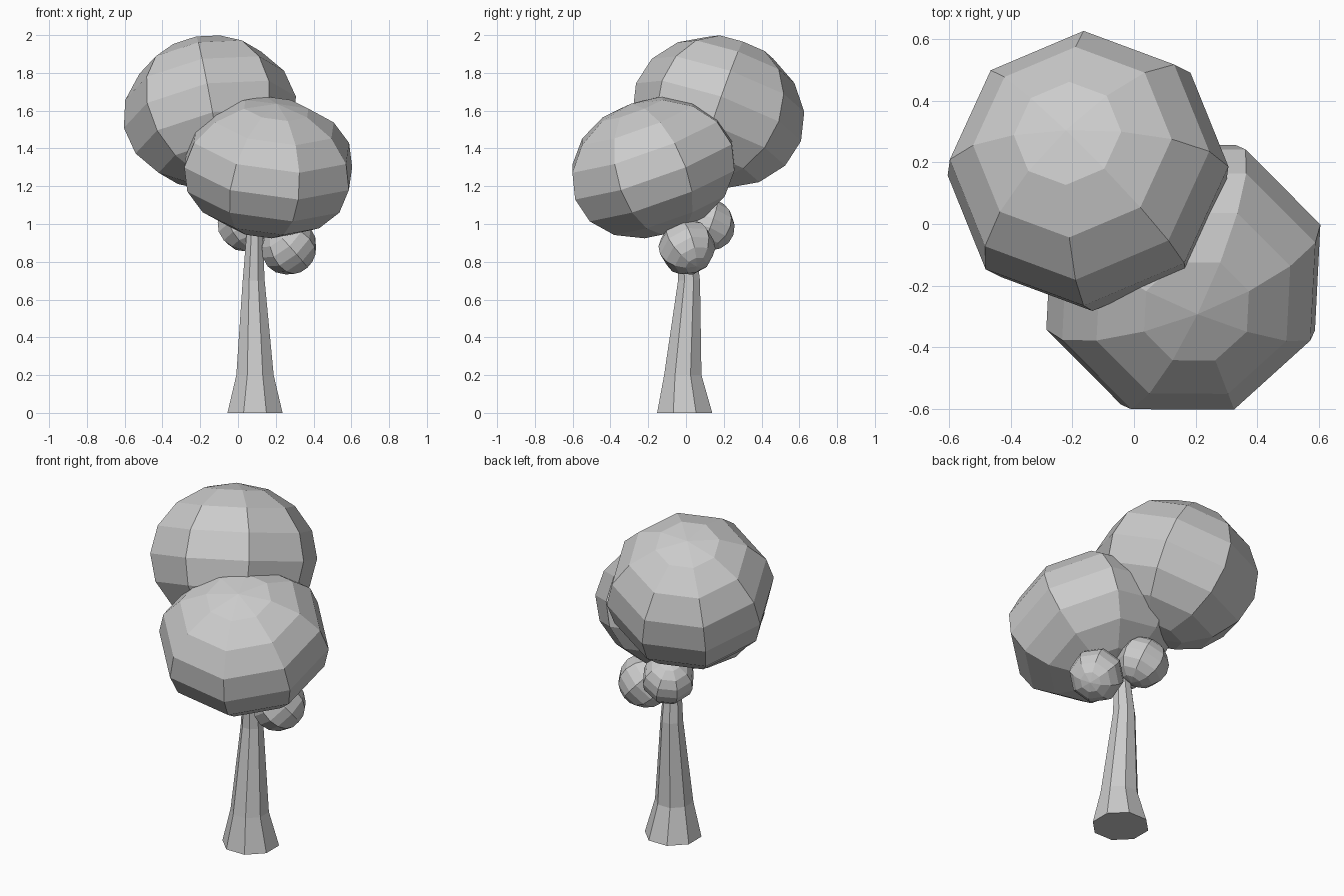
import bpy, bmesh, math
from mathutils import Vector, Matrix

if "Cube" in bpy.data.objects:
    bpy.data.objects.remove(bpy.data.objects["Cube"])


def finish(name, bm):
    bmesh.ops.recalc_face_normals(bm, faces=bm.faces[:])
    me = bpy.data.meshes.new(name)
    bm.to_mesh(me)
    bm.free()
    ob = bpy.data.objects.new(name, me)
    bpy.context.collection.objects.link(ob)
    return ob


def foliage(name, centre, radius, polar, axis, spin):
    """Low-poly 8 x 8 ball, spun about its pole, then tilted so the pole follows axis."""
    bm = bmesh.new()
    bmesh.ops.create_uvsphere(bm, u_segments=8, v_segments=8, radius=1)
    axis = Vector(axis).normalized()
    tilt = Vector((0, 0, 1)).rotation_difference(axis).to_matrix().to_4x4()
    m = (Matrix.Translation(centre) @ tilt
         @ Matrix.Rotation(math.radians(spin), 4, 'Z')
         @ Matrix.Diagonal((radius, radius, polar, 1)))
    bm.transform(m)
    return finish(name, bm)


def trunk(name, sections, sides=8):
    """Loft of octagons given as (x, y, z, radius)."""
    bm = bmesh.new()
    rings = []
    for x, y, z, r in sections:
        ring = []
        for i in range(sides):
            a = 2 * math.pi * (i + 0.5) / sides
            ring.append(bm.verts.new((x + r * math.cos(a), y + r * math.sin(a), z)))
        rings.append(ring)
    for lo, hi in zip(rings, rings[1:]):
        for i in range(sides):
            j = (i + 1) % sides
            bm.faces.new((lo[i], lo[j], hi[j], hi[i]))
    bm.faces.new(rings[0][::-1])
    bm.faces.new(rings[-1])
    return finish(name, bm)


# Flared, tapering trunk whose tip is buried in the foliage
trunk("trunk", [
    (0.09, -0.007, 0.0, 0.158),
    (0.09, -0.017, 0.2, 0.107),
    (0.083, 0.016, 0.7, 0.063),
    (0.088, 0.0, 0.95, 0.046),
    (0.09, -0.03, 1.1, 0.04),
])

# Two large crowns
foliage("front_crown", (0.16, -0.172, 1.30), 0.476, 0.36, (0.128, -0.335, 0.934), 21)
foliage("back_crown", (-0.149, 0.172, 1.592), 0.463, 0.40, (-0.18, 0.33, 0.927), 0)

# Two small leaf clusters under the crowns
foliage("right_cluster", (0.27, 0.005, 0.877), 0.152, 0.145, (-0.61, -0.35, 0.70), 10)
foliage("back_cluster", (0.037, 0.115, 0.995), 0.147, 0.138, (-0.3, 0.3, 0.9), 10)
